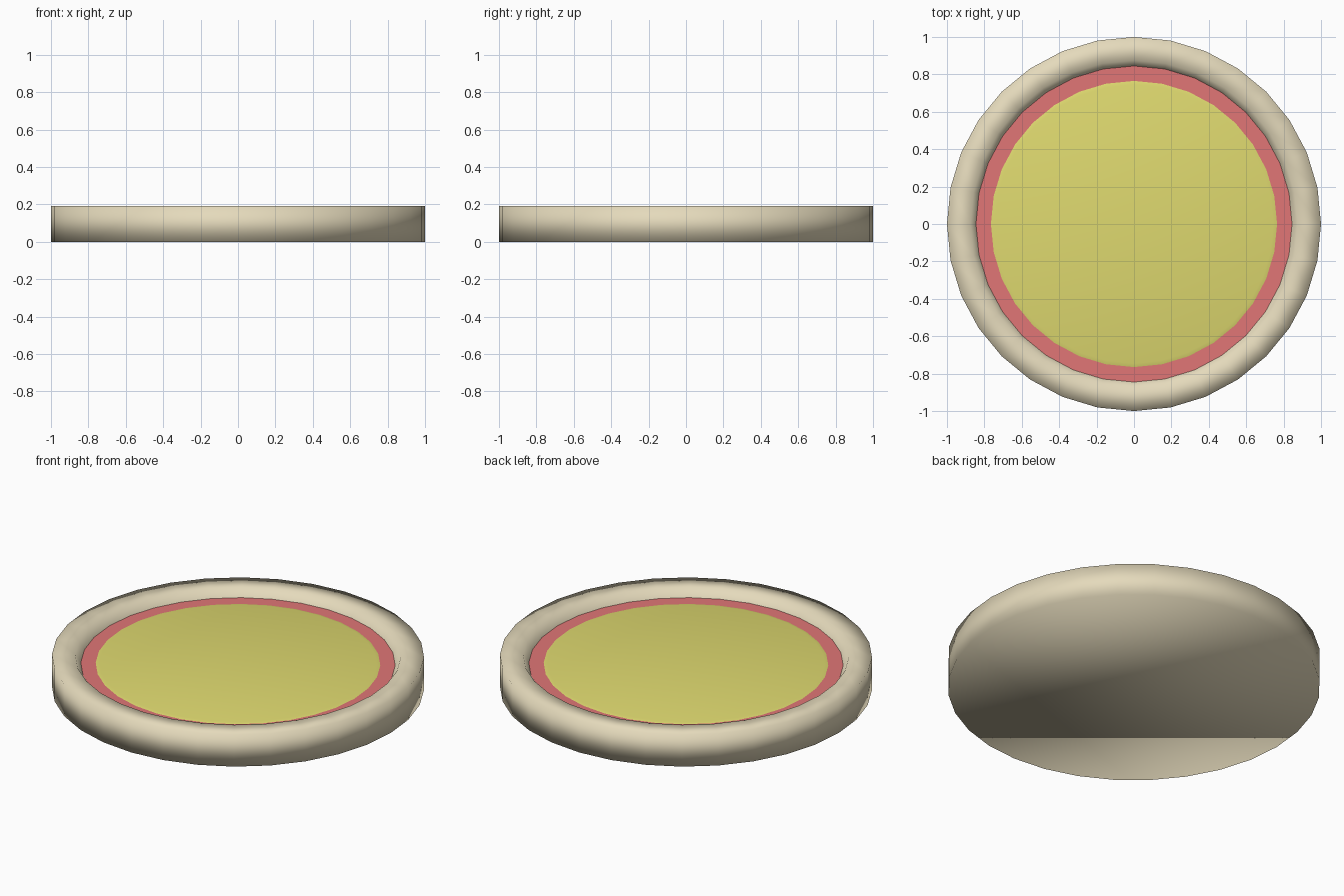
import bpy, bmesh
from math import sin, cos, pi

if "Cube" in bpy.data.objects:
    bpy.data.objects.remove(bpy.data.objects["Cube"])

SIDES = 32


def material(name, rgb):
    m = bpy.data.materials.new(name)
    m.diffuse_color = (*rgb, 1)
    m.use_nodes = True
    m.node_tree.nodes["Principled BSDF"].inputs["Base Color"].default_value = m.diffuse_color
    return m


def lathe(name, profile, mat, cap_first=False, cap_last=False, smooth=True):
    """Spin (radius, height) points around z, ordered bottom/outside to top/inside."""
    bm = bmesh.new()
    rings = [[bm.verts.new((r * cos(2 * pi * i / SIDES), r * sin(2 * pi * i / SIDES), z))
              for i in range(SIDES)] for r, z in profile]
    for a, b in zip(rings, rings[1:]):
        for i in range(SIDES):
            j = (i + 1) % SIDES
            bm.faces.new((a[i], a[j], b[j], b[i]))
    if cap_first:
        bm.faces.new(rings[0][::-1])
    if cap_last:
        bm.faces.new(rings[-1])
    for f in bm.faces:
        f.smooth = smooth
    mesh = bpy.data.meshes.new(name)
    bm.to_mesh(mesh)
    bm.free()
    ob = bpy.data.objects.new(name, mesh)
    bpy.context.collection.objects.link(ob)
    mesh.materials.append(mat)
    return ob


# Dough base with raised rim and sloped inner lip
lathe("crust", [(1, 0), (1, 0.19), (0.875, 0.19), (0.845, 0.142)],
      material("dough", (0.78, 0.70, 0.50)), cap_first=True)

# Sauce ring inside the rim
lathe("sauce", [(0.845, 0.142), (0.765, 0.142)],
      material("sauce_red", (0.75, 0.18, 0.18)), smooth=False)

# Cheese layer, a touch higher with a softened edge
lathe("cheese", [(0.765, 0.142), (0.745, 0.147)],
      material("cheese_yellow", (0.74, 0.70, 0.16)), cap_last=True)
